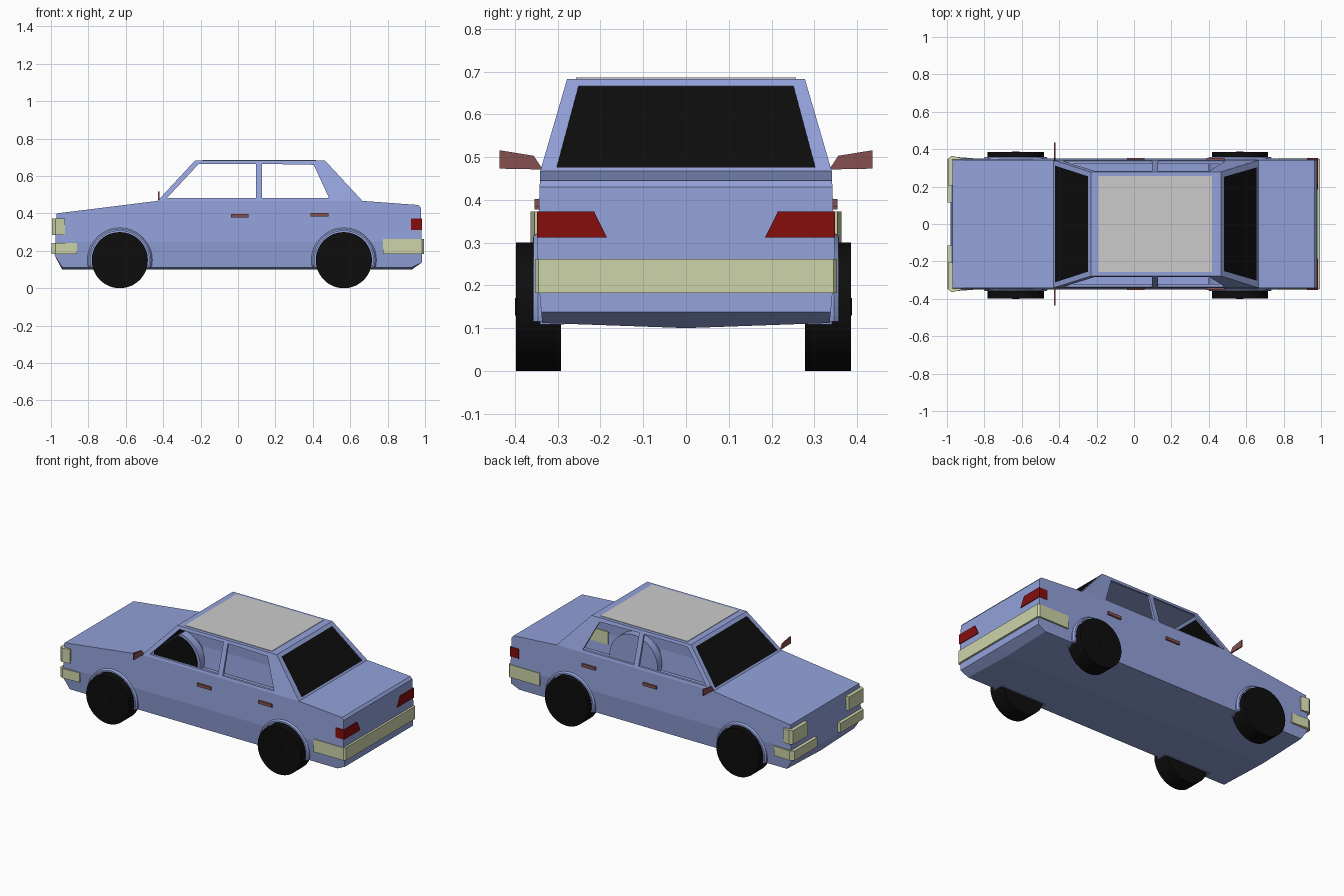
import bpy, bmesh, math
from mathutils import Vector, Matrix

if "Cube" in bpy.data.objects:
    bpy.data.objects.remove(bpy.data.objects["Cube"])


def material(name, r, g, b):
    m = bpy.data.materials.new(name)
    m.diffuse_color = (r, g, b, 1)
    m.use_nodes = True
    bsdf = m.node_tree.nodes["Principled BSDF"]
    bsdf.inputs["Base Color"].default_value = (r, g, b, 1)
    bsdf.inputs["Roughness"].default_value = 0.7
    return m


BLUE = material("periwinkle paint", 0.29, 0.36, 0.70)
BLACK = material("black glass and rubber", 0.004, 0.004, 0.004)
CREAM = material("pale cream trim", 0.61, 0.66, 0.40)
RED = material("tail red", 0.24, 0.004, 0.004)
BROWN = material("dull red brown", 0.24, 0.08, 0.08)
GREY = material("roof grey", 0.60, 0.60, 0.60)


def finish(name, bm, mat):
    bmesh.ops.recalc_face_normals(bm, faces=bm.faces)
    me = bpy.data.meshes.new(name)
    bm.to_mesh(me)
    bm.free()
    me.materials.append(mat)
    ob = bpy.data.objects.new(name, me)
    bpy.context.scene.collection.objects.link(ob)
    return ob


def prism(name, points, sweep, mat):
    """Closed solid made by sweeping a flat polygon along a vector."""
    bm = bmesh.new()
    face = bm.faces.new([bm.verts.new(p) for p in points])
    new = bmesh.ops.extrude_face_region(bm, geom=[face], use_keep_orig=True)
    moved = [g for g in new["geom"] if isinstance(g, bmesh.types.BMVert)]
    bmesh.ops.translate(bm, verts=moved, vec=sweep)
    return finish(name, bm, mat)


def cylinder(bm, radius, x, z, y0, y1, sides=48):
    turn = Matrix.Translation((x, (y0 + y1) / 2, z)) @ Matrix.Rotation(math.pi / 2, 4, 'X')
    bmesh.ops.create_cone(bm, cap_ends=True, segments=sides, radius1=radius,
                          radius2=radius, depth=abs(y1 - y0), matrix=turn)


def slice_bm(bm, co, no, clear=False):
    bmesh.ops.bisect_plane(bm, geom=bm.verts[:] + bm.edges[:] + bm.faces[:], dist=1e-4,
                           plane_co=co, plane_no=no, clear_inner=clear)


# Half width of the shell at each height
WIDTHS = [(0.10, 0.335), (0.25, 0.349), (0.467, 0.341), (0.683, 0.278)]


def half_width(z):
    for (z0, w0), (z1, w1) in zip(WIDTHS, WIDTHS[1:]):
        if z <= z1 + 1e-4:
            return w0 + (w1 - w0) * (z - z0) / (z1 - z0)
    return WIDTHS[-1][1]


# Body shell: side outline swept across, then tapered by height
OUTLINE = [(-0.94, 0.112), (-0.98, 0.175), (-0.97, 0.40), (-0.43, 0.467), (-0.23, 0.683),
           (0.465, 0.683), (0.665, 0.467), (0.965, 0.445), (0.978, 0.43), (0.984, 0.138),
           (0.93, 0.112)]
body = prism("body_shell", [(x, -1, z) for x, z in OUTLINE], (0, 2, 0), BLUE)
bm = bmesh.new()
bm.from_mesh(body.data)
for z in (0.25, 0.467):
    slice_bm(bm, (0, 0, z), (0, 0, 1))
slice_bm(bm, (0, 0, 0), (0, 1, 0))
for v in bm.verts:
    if abs(v.co.y) > 0.5:
        v.co.y = math.copysign(half_width(v.co.z), v.co.y)
    elif v.co.z < 0.12:
        v.co.z = 0.10
bmesh.ops.recalc_face_normals(bm, faces=bm.faces)
bm.to_mesh(body.data)
bm.free()
solid = body.modifiers.new("thickness", 'SOLIDIFY')
solid.thickness = 0.012
solid.offset = -1
solid.use_even_offset = True

cutters = []

# Open side windows
for pane in ([(-0.38, 0.482), (-0.21, 0.665), (0.096, 0.665), (0.096, 0.482)],
             [(0.128, 0.482), (0.128, 0.665), (0.405, 0.660), (0.487, 0.482)]):
    cutters.append(prism("window_cutter", [(x, -0.6, z) for x, z in pane], (0, 1.2, 0), BLUE))


# Windscreen and rear glass set into the sloping ends of the cabin
def sloped_glass(name, base, top, low_y, high_y):
    b, t = Vector((base[0], 0, base[1])), Vector((top[0], 0, top[1]))
    normal = (t - b).cross(Vector((0, 1, 0))).normalized()
    if normal.z < 0:
        normal.negate()
    low, high = b.lerp(t, 0.04), b.lerp(t, 0.92)
    quad = [low + Vector((0, -low_y, 0)), low + Vector((0, low_y, 0)),
            high + Vector((0, high_y, 0)), high + Vector((0, -high_y, 0))]
    cutters.append(prism("glass_cutter", [p - normal * 0.05 for p in quad], normal * 0.1, BLUE))
    prism(name, [p - normal * 0.009 for p in quad], normal * 0.008, BLACK)


sloped_glass("windscreen", (-0.43, 0.467), (-0.23, 0.683), 0.312, 0.255)
sloped_glass("rear_glass", (0.665, 0.467), (0.465, 0.683), 0.303, 0.252)

# Wheels, wheel wells and arch lips
AXLES = {"front": -0.632, "rear": 0.566}
SIDES = {"left": (1, 0.278, 0.386), "right": (-1, 0.292, 0.398)}
HUB = 0.15
for end, x in AXLES.items():
    for side, (s, inner, outer) in SIDES.items():
        bm = bmesh.new()
        cylinder(bm, HUB, x, HUB, s * inner, s * outer)
        cylinder(bm, 0.02, x, HUB, s * (outer - 0.01), s * (outer + 0.002), 16)
        finish(f"{end}_{side}_wheel", bm, BLACK)

        bm = bmesh.new()
        cylinder(bm, 0.162, x, HUB, s * 0.30, s * 0.5)
        cutters.append(finish("arch_cutter", bm, BLUE))

        # Well: a cup open to the outside, cut off at the floor
        bm = bmesh.new()
        cylinder(bm, 0.168, x, HUB, s * 0.285, s * 0.342)
        cap = [f for f in bm.faces if len(f.verts) > 4 and f.calc_center_median().y * s > 0.32]
        bmesh.ops.delete(bm, geom=cap, context='FACES')
        slice_bm(bm, (0, 0, 0.108), (0, 0, 1), True)
        finish(f"{end}_{side}_wheel_well", bm, BLUE)

        # Lip: thin rectangular section spun round the hub
        bm = bmesh.new()
        section = [bm.verts.new((x, s * y, HUB + r)) for r, y in
                   ((0.157, 0.335), (0.157, 0.358), (0.166, 0.357), (0.174, 0.346), (0.174, 0.335))]
        edges = [bm.edges.new((a, b)) for a, b in zip(section, section[1:] + section[:1])]
        bmesh.ops.spin(bm, geom=section + edges, cent=(x, 0, HUB), axis=(0, 1, 0),
                       angle=math.tau, steps=48)
        bmesh.ops.remove_doubles(bm, verts=bm.verts, dist=1e-4)
        slice_bm(bm, (0, 0, 0.115), (0, 0, 1), True)
        finish(f"{end}_{side}_arch_lip", bm, BLUE)

# Cut the openings into the shell
bpy.context.view_layer.objects.active = body
bpy.ops.object.modifier_apply(modifier=solid.name)
for cutter in cutters:
    cutter.hide_render = True
    cut = body.modifiers.new("opening", 'BOOLEAN')
    cut.operation = 'DIFFERENCE'
    cut.solver = 'EXACT'
    cut.object = cutter
    bpy.ops.object.modifier_apply(modifier=cut.name)
    bpy.data.objects.remove(cutter)

# Roof panel
prism("roof_panel", [(-0.19, -0.257, 0.681), (0.417, -0.257, 0.681),
                     (0.417, 0.257, 0.681), (-0.19, 0.257, 0.681)], (0, 0, 0.005), GREY)

# Rear bumper wrapping both corners
half = [(0.775, 0.330), (0.775, 0.353), (0.985, 0.353), (0.995, 0.345)]
back = [(0.965, 0.330)]
wrap = half + [(x, -y) for x, y in reversed(half)] + [(x, -y) for x, y in back] + back
prism("rear_bumper", [(x, y, 0.182) for x, y in wrap], (0, 0, 0.08), CREAM)

for side, s in (("left", 1), ("right", -1)):
    # Front bumper corner
    corner = [(-0.86, 0.33), (-0.86, 0.352), (-0.975, 0.36), (-0.998, 0.345),
              (-0.998, 0.115), (-0.96, 0.115), (-0.96, 0.33)]
    prism(f"front_bumper_{side}", [(x, s * y, 0.182) for x, y in corner], (0, 0, 0.06), CREAM)

    # Headlight wrapping the front corner
    lamp = [(-0.925, 0.33), (-0.925, 0.354), (-0.975, 0.364), (-0.994, 0.35),
            (-0.994, 0.205), (-0.955, 0.205), (-0.955, 0.33)]
    prism(f"headlight_{side}", [(x, s * y, 0.285) for x, y in lamp], (0, 0, 0.088), CREAM)

    # Tail light with a slanted inner edge
    tail = [(0.349, 0.312), (0.349, 0.373), (0.215, 0.373), (0.185, 0.312)]
    prism(f"tail_light_{side}", [(0.925, s * y, z) for y, z in tail], (0.06, 0, 0), RED)

    # Door mirror
    mirror = [(0.335, 0.471), (0.436, 0.473), (0.436, 0.516), (0.356, 0.503)]
    prism(f"door_mirror_{side}", [(-0.429, s * y, z) for y, z in mirror], (0.008, 0, 0), BROWN)

    # Door handles
    for door, x, z in (("front", -0.038, 0.378), ("rear", 0.388, 0.383)):
        grip = [(x, z), (x + 0.095, z), (x + 0.095, z + 0.019), (x, z + 0.019)]
        prism(f"{door}_{side}_door_handle", [(a, s * 0.34, b) for a, b in grip],
              (0, s * 0.014, 0), BROWN)
